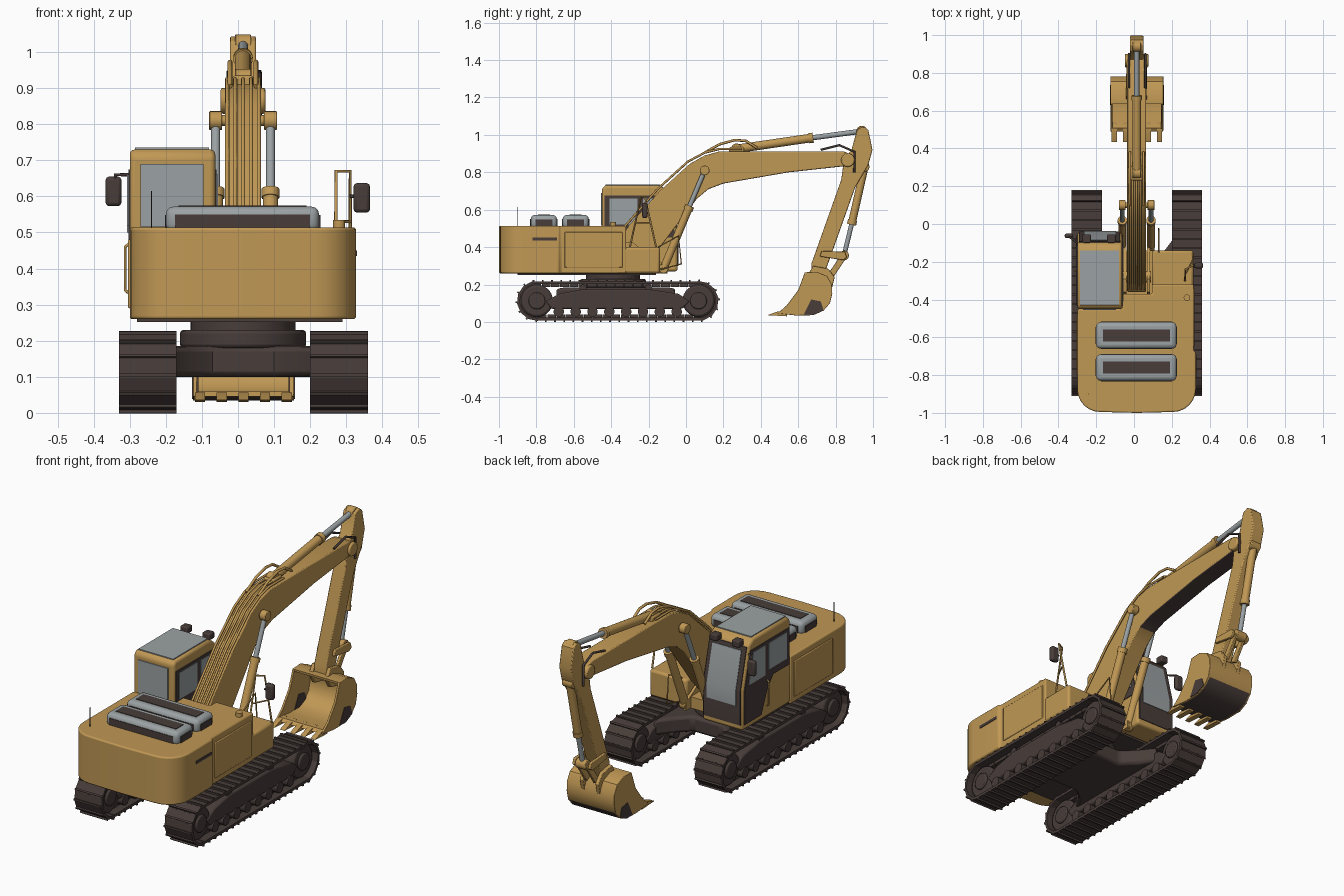
import bpy, bmesh, math
from mathutils import Vector, Matrix

def material(name, c):
    m = bpy.data.materials.new(name)
    m.diffuse_color = (*c, 1)
    return m

TAN = material("tan_paint", (0.53, 0.315, 0.09))
DARK = material("dark_brown", (0.065, 0.047, 0.042))
GREY = material("steel_grey", (0.33, 0.36, 0.37))
C = 0.014  # centre line of the machine

def finish(name, bm, mat, bevel=0, seg=2, angle=35):
    bmesh.ops.recalc_face_normals(bm, faces=bm.faces)
    me = bpy.data.meshes.new(name)
    bm.to_mesh(me)
    bm.free()
    ob = bpy.data.objects.new(name, me)
    bpy.context.collection.objects.link(ob)
    me.materials.append(mat)
    if bevel:
        b = ob.modifiers.new("bevel", 'BEVEL')
        b.width, b.segments, b.limit_method = bevel, seg, 'ANGLE'
        b.angle_limit = math.radians(40)
    for o in bpy.context.selected_objects:
        o.select_set(False)
    ob.select_set(True)
    bpy.context.view_layer.objects.active = ob
    bpy.ops.object.shade_smooth_by_angle(angle=math.radians(angle))
    return ob

def poly(name, pts, axis, a, b, mat, bevel=0, seg=2):
    """Extrude a flat outline along an axis from a to b."""
    place = {'x': lambda p, t: (t, p[0], p[1]), 'y': lambda p, t: (p[0], t, p[1]),
             'z': lambda p, t: (p[0], p[1], t)}[axis]
    bm = bmesh.new()
    lo = [bm.verts.new(place(p, a)) for p in pts]
    hi = [bm.verts.new(place(p, b)) for p in pts]
    bm.faces.new(lo)
    bm.faces.new(hi[::-1])
    for i in range(len(pts)):
        j = (i + 1) % len(pts)
        bm.faces.new((lo[i], lo[j], hi[j], hi[i]))
    return finish(name, bm, mat, bevel, seg)

def box(name, x0, x1, y0, y1, z0, z1, mat, bevel=0, seg=2):
    return poly(name, [(x0, y0), (x1, y0), (x1, y1), (x0, y1)], 'z', z0, z1, mat, bevel, seg)

def cyl(name, p, q, r, mat, sides=20, bevel=0):
    p, q = Vector(p), Vector(q)
    d = q - p
    mtx = Matrix.Translation((p + q) / 2) @ d.to_track_quat('Z', 'Y').to_matrix().to_4x4()
    bm = bmesh.new()
    bmesh.ops.create_cone(bm, cap_ends=True, segments=sides, radius1=r, radius2=r, depth=d.length, matrix=mtx)
    return finish(name, bm, mat, bevel)

def tube(name, pts, r, mat):
    cu = bpy.data.curves.new(name, 'CURVE')
    cu.dimensions, cu.bevel_depth, cu.bevel_resolution, cu.use_fill_caps = '3D', r, 2, True
    s = cu.splines.new('POLY')
    s.points.add(len(pts) - 1)
    for pt, co in zip(s.points, pts):
        pt.co = (*co, 1)
    ob = bpy.data.objects.new(name, cu)
    bpy.context.collection.objects.link(ob)
    cu.materials.append(mat)
    for o in bpy.context.selected_objects:
        o.select_set(False)
    ob.select_set(True)
    bpy.context.view_layer.objects.active = ob
    bpy.ops.object.convert(target='MESH')

def paint(ob, mat, rule):
    ob.data.materials.append(mat)
    for f in ob.data.polygons:
        if rule(f):
            f.material_index = 1

# Crawler tracks: pads swept round a stadium path, with wheels and frame inside
YA, YB, ZC, R = -0.797, 0.067, 0.1125, 0.1
def track(name, cx):
    straight, arc = YB - YA, math.pi * R
    total, n = 2 * (straight + arc), 48
    bm = bmesh.new()
    for i in range(n):
        s = total * i / n
        if s < straight:
            y, z, a = YA + s, ZC + R, 0
        elif s < straight + arc:
            a = -(s - straight) / R
            y, z = YB - R * math.sin(a), ZC + R * math.cos(a)
        elif s < 2 * straight + arc:
            y, z, a = YB - (s - straight - arc), ZC - R, math.pi
        else:
            a = math.pi - (s - 2 * straight - arc) / R
            y, z = YA - R * math.sin(a), ZC + R * math.cos(a)
        frame = Matrix.Translation((cx, y, z)) @ Matrix.Rotation(a, 4, 'X')
        for dy, dz, sx, sy, sz in ((0, -0.003, 0.16, 0.053, 0.014), (-0.018, 0.007, 0.16, 0.009, 0.011),
                                   (0, -0.016, 0.07, 0.046, 0.02)):
            bmesh.ops.create_cube(bm, size=1, matrix=frame @ Matrix.Translation((0, dy, dz))
                                  @ Matrix.Diagonal((sx, sy, sz, 1)))
    finish(name + "_pads", bm, DARK)
    for y, tag in ((YA, "sprocket"), (YB, "idler")):
        cyl(f"{name}_{tag}", (cx - 0.055, y, ZC), (cx + 0.055, y, ZC), 0.086, DARK, 28, 0.012)
        cyl(f"{name}_{tag}_hub", (cx - 0.066, y, ZC), (cx + 0.066, y, ZC), 0.045, DARK, 20, 0.006)
    poly(name + "_frame", [(-0.72, 0.07), (-0.02, 0.07), (0.02, 0.11), (-0.04, 0.15), (-0.2, 0.175),
                           (-0.55, 0.175), (-0.68, 0.15), (-0.75, 0.11)], 'x', cx - 0.06, cx + 0.06, DARK, 0.008)
    for i in range(8):
        y = -0.68 + i * 0.09
        cyl(f"{name}_roller_{i}", (cx - 0.066, y, 0.055), (cx + 0.066, y, 0.055), 0.028, DARK, 14)
    for y in (-0.55, -0.2):
        cyl(f"{name}_carrier_{y}", (cx - 0.055, y, 0.18), (cx + 0.055, y, 0.18), 0.02, DARK, 12)
track("left_track", -0.25)
track("right_track", 0.28)

# Undercarriage and swing bearing
poly("cross_frame", [(-0.2, -0.7), (-0.14, -0.6), (-0.07, -0.55), (0.1, -0.55), (0.17, -0.6), (0.23, -0.7),
                     (0.23, -0.05), (0.17, -0.13), (0.1, -0.2), (-0.07, -0.2), (-0.14, -0.13), (-0.2, -0.05)],
     'z', 0.1, 0.185, DARK, 0.015)
cyl("swing_bearing", (C, -0.39, 0.18), (C, -0.39, 0.23), 0.175, DARK, 36, 0.01)
cyl("swing_ring", (C, -0.39, 0.22), (C, -0.39, 0.27), 0.145, DARK, 36)

# Main body with rounded counterweight
def corner(cx, cy, a0):
    return [(cx + 0.12 * math.cos(math.radians(a0 + t)), cy + 0.12 * math.sin(math.radians(a0 + t)))
            for t in range(0, 91, 15)]
poly("engine_body", [(-0.3, -0.45)] + corner(-0.18, -0.875, 180) + [(C, -1.0)] + corner(0.207, -0.875, 270)
     + [(0.327, -0.68), (0.316, -0.67), (0.316, -0.32), (0.095, -0.32), (0.095, -0.37), (-0.062, -0.37), (-0.062, -0.45)],
     'z', 0.26, 0.514, TAN, 0.016, 3)
box("front_tool_box", 0.095, 0.314, -0.34, -0.14, 0.26, 0.4, TAN, 0.012)
box("boom_deck", -0.07, 0.1, -0.46, -0.14, 0.26, 0.32, TAN)
box("body_underplate", -0.28, 0.29, -0.9, -0.16, 0.252, 0.264, DARK)
for x in (-0.055, 0.07):
    poly("boom_bracket", [(-0.38, 0.3), (-0.36, 0.42), (-0.29, 0.43), (-0.2, 0.36), (-0.1, 0.3), (-0.1, 0.26), (-0.38, 0.26)],
         'x', x, x + 0.015, TAN)
box("side_grab_recess", 0.322, 0.33, -0.82, -0.69, 0.435, 0.45, DARK)
box("side_door_right", 0.31, 0.32, -0.65, -0.34, 0.29, 0.48, TAN, 0.004)
box("side_door_left", -0.305, -0.295, -0.8, -0.48, 0.29, 0.48, TAN, 0.004)
cyl("fuel_cap", (0.28, -0.39, 0.51), (0.28, -0.39, 0.535), 0.017, TAN)
cyl("antenna", (-0.24, -0.9, 0.51), (-0.24, -0.9, 0.615), 0.002, DARK, 6)

# Engine hoods with dark grilles
for i, y in enumerate((-0.76, -0.59)):
    box(f"hood_{i}", -0.2, 0.225, y - 0.07, y + 0.07, 0.5, 0.572, GREY, 0.022, 3)
    box(f"hood_grille_{i}", -0.165, 0.19, y - 0.032, y + 0.032, 0.568, 0.575, DARK)
    for s in (-1, 1):
        box(f"hood_side_{i}", -0.175, 0.2, y + s * 0.07 - 0.003, y + s * 0.07 + 0.003, 0.514, 0.55, DARK)
    for x in (-0.2, 0.225):
        box(f"hood_end_{i}", x - 0.003, x + 0.003, y - 0.045, y + 0.045, 0.514, 0.548, DARK)

# Cab with dark frames and grey windows
cab = [(-0.45, 0.27), (-0.45, 0.715), (-0.43, 0.73), (-0.14, 0.73), (-0.1, 0.705), (-0.045, 0.48), (-0.045, 0.27)]
poly("cab", cab, 'x', -0.3, -0.063, TAN, 0.014, 3)
box("cab_roof_panel", -0.285, -0.08, -0.43, -0.14, 0.727, 0.735, GREY)
box("cab_rear_window", -0.27, -0.095, -0.455, -0.447, 0.515, 0.69, GREY)
def windscreen(name, z0, z1, x0, x1, t, mat):
    e = lambda z, o: (-0.045 - max(0, z - 0.48) * 0.244 + o, z)
    zs = [z0, 0.48, z1] if z0 < 0.48 else [z0, z1]
    poly(name, [e(z, -0.002) for z in zs] + [e(z, t) for z in zs[::-1]], 'x', x0, x1, mat)
windscreen("windscreen_frame", 0.3, 0.695, -0.29, -0.073, 0.004, DARK)
windscreen("windscreen", 0.4, 0.675, -0.265, -0.095, 0.007, GREY)
for side, x, s in (("left", -0.3, -1), ("right", -0.063, 1)):
    low = 0.3 if s < 0 else 0.45
    poly(f"cab_{side}_frame", [(-0.435, 0.48), (-0.435, 0.675), (-0.11, 0.675), (-0.06, 0.48), (-0.06, low),
                               (-0.2, low), (-0.25, 0.42), (-0.3, 0.48)], 'x', x - 0.004, x + 0.004, DARK)
    poly(f"cab_{side}_front_window", [(-0.23, 0.5), (-0.23, 0.66), (-0.13, 0.66), (-0.09, 0.5)],
         'x', x - 0.007, x + 0.007, GREY)
    poly(f"cab_{side}_rear_window", [(-0.41, 0.52), (-0.41, 0.66), (-0.26, 0.66), (-0.26, 0.52)],
         'x', x - 0.007, x + 0.007, GREY)
for x in (-0.25, -0.12):
    box("roof_lamp", x - 0.022, x + 0.022, -0.1, -0.055, 0.7, 0.735, DARK, 0.006)
tube("cab_grab_rail", [(-0.3, -0.25, 0.33), (-0.313, -0.25, 0.34), (-0.313, -0.25, 0.46), (-0.3, -0.25, 0.47)], 0.004, TAN)

# Mirrors and right hand rail
box("left_mirror", -0.367, -0.323, -0.075, -0.05, 0.573, 0.655, DARK, 0.01)
tube("left_mirror_arm", [(-0.3, -0.1, 0.66), (-0.34, -0.07, 0.66), (-0.34, -0.065, 0.62)], 0.005, DARK)
box("right_mirror", 0.32, 0.366, -0.235, -0.205, 0.555, 0.637, DARK, 0.01)
tube("right_rail", [(0.27, -0.3, 0.4), (0.272, -0.24, 0.67), (0.311, -0.22, 0.67), (0.311, -0.16, 0.4)], 0.005, TAN)
tube("right_rail_bar", [(0.27, -0.27, 0.53), (0.311, -0.19, 0.53)], 0.004, TAN)
tube("right_mirror_arm", [(0.311, -0.22, 0.6), (0.34, -0.22, 0.6)], 0.005, DARK)
tube("front_rail", [(0.13, -0.15, 0.4), (0.13, -0.04, 0.46), (0.13, -0.025, 0.31), (0.13, -0.14, 0.28)], 0.004, TAN)

# Boom
boom = poly("boom", [(-0.36, 0.42), (-0.31, 0.51), (-0.14, 0.7), (0.02, 0.845), (0.1, 0.89), (0.18, 0.912),
                     (0.84, 0.912), (0.875, 0.9), (0.89, 0.87), (0.87, 0.835), (0.55, 0.8), (0.2, 0.74),
                     (0.12, 0.71), (0.06, 0.66), (-0.13, 0.41), (-0.19, 0.345), (-0.28, 0.33), (-0.34, 0.37)],
            'x', C - 0.05, C + 0.05, TAN, 0.005)
paint(boom, DARK, lambda f: f.normal.z < -0.5 and f.center.y > 0.15)
for i in range(5):
    x = C - 0.044 + i * 0.022
    tube(f"boom_pipe_{i}", [(x, -0.345, 0.49), (x, -0.15, 0.712), (x, 0.01, 0.857), (x, 0.1, 0.905),
                            (x, 0.18, 0.925), (x, 0.3, 0.925)], 0.006, TAN)
for i, x in enumerate((C - 0.036, C + 0.036)):
    tube(f"boom_hose_{i}", [(x, 0.1, 0.905), (x, 0.18, 0.95), (x, 0.26, 0.972), (x, 0.32, 0.968), (x, 0.38, 0.93)], 0.007, TAN)
    tube(f"elbow_hose_{i}", [(x * 1.2, 0.72, 0.92), (x * 1.2, 0.82, 0.945), (x * 1.2, 0.9, 0.91), (x * 1.2, 0.9, 0.8)], 0.006, DARK)
cyl("boom_foot_pin", (C - 0.075, -0.28, 0.38), (C + 0.075, -0.28, 0.38), 0.03, TAN)

# Hydraulic cylinder: barrel, collar, rod and end eyes
def ram(name, x, a, mid, b, r, eye):
    A, M, B = [(x, *p) for p in (a, mid, b)]
    cyl(name + "_barrel", A, M, r, TAN, 20, 0.003)
    d = (Vector(M) - Vector(A)).normalized() * 0.025
    cyl(name + "_collar", Vector(M) - d, M, r * 1.18, TAN, 20)
    cyl(name + "_rod", M, B, r * 0.6, GREY, 16)
    for p in (A, B):
        cyl(name + "_eye", (x - eye, p[1], p[2]), (x + eye, p[1], p[2]), r * 1.25, TAN, 18, 0.003)
for side, x in (("left", -0.062), ("right", 0.09)):
    ram(f"boom_ram_{side}", x, (-0.12, 0.285), (0.02, 0.62), (0.1, 0.81), 0.021, 0.018)
cyl("boom_ram_pin", (-0.07, 0.1, 0.81), (0.098, 0.1, 0.81), 0.015, TAN)
ram("stick_ram", C, (0.27, 0.925), (0.68, 0.985), (0.94, 1.02), 0.023, 0.022)
box("stick_ram_mount", C - 0.03, C + 0.03, 0.23, 0.31, 0.9, 0.935, TAN, 0.008)

# Stick
poly("stick", [(0.915, 1.03), (0.95, 1.045), (0.975, 1.025), (0.997, 0.92), (0.975, 0.84), (0.905, 0.72),
               (0.745, 0.27), (0.72, 0.22), (0.67, 0.25), (0.67, 0.31), (0.83, 0.76), (0.845, 0.87), (0.885, 0.92)],
     'x', C - 0.036, C + 0.036, TAN, 0.005)
cyl("elbow_pin", (C - 0.062, 0.865, 0.865), (C + 0.062, 0.865, 0.865), 0.036, TAN, 20, 0.006)
cyl("stick_foot_pin", (C - 0.055, 0.695, 0.26), (C + 0.055, 0.695, 0.26), 0.026, TAN)
ram("bucket_ram", C, (0.955, 0.83), (0.885, 0.52), (0.845, 0.355), 0.021, 0.03)
for s in (-1, 1):
    x = C + s * 0.046
    poly("bucket_rocker", [(0.715, 0.35), (0.725, 0.38), (0.85, 0.375), (0.86, 0.345), (0.84, 0.33)], 'x', x - 0.008, x + 0.008, TAN, 0.003)
    poly("bucket_link", [(0.83, 0.36), (0.862, 0.35), (0.785, 0.235), (0.755, 0.25)], 'x', x - 0.02 * s - 0.008, x - 0.02 * s + 0.008, TAN, 0.003)
    poly("bucket_ear", [(0.65, 0.25), (0.68, 0.3), (0.76, 0.285), (0.795, 0.24), (0.78, 0.18), (0.68, 0.2)], 'x', x - 0.01, x + 0.01, TAN, 0.003)

# Bucket: curved shell, side plates and teeth
outer = [(0.49, 0.046), (0.59, 0.034), (0.68, 0.036), (0.735, 0.06), (0.77, 0.1), (0.782, 0.15),
         (0.78, 0.2), (0.755, 0.245), (0.7, 0.268), (0.635, 0.265)]
inner = [(y + (0.65 - y) * 0.12, z + (0.16 - z) * 0.12) for y, z in outer]
shell = poly("bucket_shell", outer + inner[::-1], 'x', -0.118, 0.146, TAN)
paint(shell, DARK, lambda f: f.normal.z < -0.3 and f.center.z < 0.09)
for x in (-0.125, 0.143):
    poly("bucket_side", outer + [(0.6, 0.17), (0.54, 0.09)], 'x', x, x + 0.012, TAN, 0.002)
    poly("bucket_wear_plate", [(0.63, 0.04), (0.68, 0.038), (0.735, 0.064), (0.72, 0.11), (0.67, 0.12)], 'x', x - 0.003, x + 0.015, DARK)
for i in range(5):
    x = -0.105 + i * 0.06
    poly(f"bucket_tooth_{i}", [(0.435, 0.036), (0.54, 0.03), (0.54, 0.058), (0.49, 0.056)], 'x', x - 0.014, x + 0.014, TAN)
